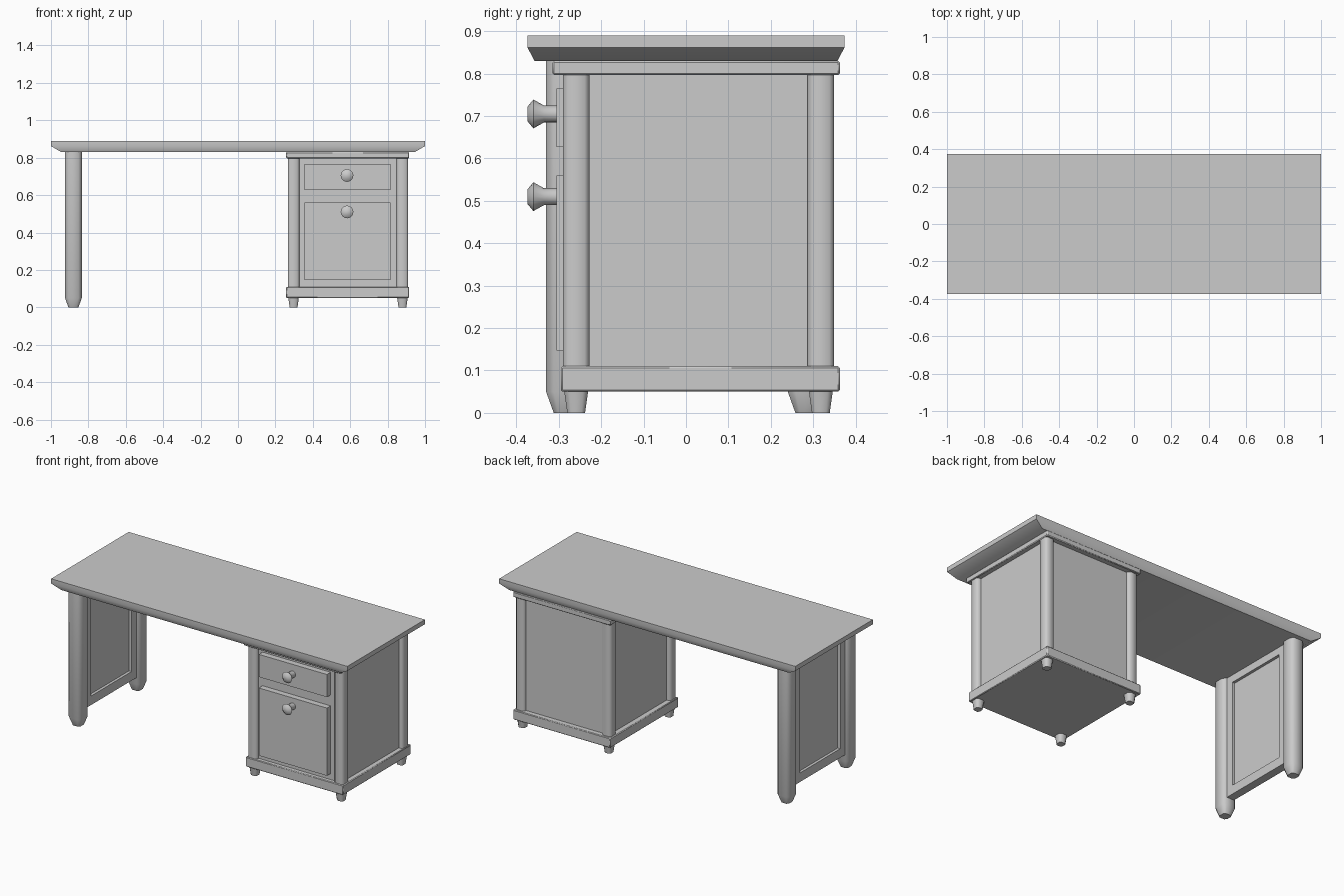
import bpy, bmesh, math
from mathutils import Matrix

if "Cube" in bpy.data.objects:
    bpy.data.objects.remove(bpy.data.objects["Cube"])


def finish(name, bm, angle=35):
    bmesh.ops.recalc_face_normals(bm, faces=bm.faces)
    me = bpy.data.meshes.new(name)
    bm.to_mesh(me)
    bm.free()
    ob = bpy.data.objects.new(name, me)
    bpy.context.collection.objects.link(ob)
    bpy.ops.object.select_all(action='DESELECT')
    ob.select_set(True)
    bpy.context.view_layer.objects.active = ob
    bpy.ops.object.shade_smooth_by_angle(angle=math.radians(angle))
    return ob


def loft(name, rings, angle=35):
    """Join a stack of equal-length point rings and cap both ends."""
    bm = bmesh.new()
    loops = [[bm.verts.new(p) for p in r] for r in rings]
    n = len(loops[0])
    for a, b in zip(loops, loops[1:]):
        for i in range(n):
            j = (i + 1) % n
            bm.faces.new((a[i], a[j], b[j], b[i]))
    bm.faces.new(loops[0])
    bm.faces.new(loops[-1])
    return finish(name, bm, angle)


def rect(x0, x1, y0, y1, z):
    return [(x0, y0, z), (x1, y0, z), (x1, y1, z), (x0, y1, z)]


def box(name, x0, x1, y0, y1, z0, z1, bevel=0):
    ob = loft(name, [rect(x0, x1, y0, y1, z0), rect(x0, x1, y0, y1, z1)])
    if bevel:
        m = ob.modifiers.new("edge", 'BEVEL')
        m.width = bevel
        m.segments = 1
    return ob


def post(name, cx, cy, levels):
    """Square post with chamfered corners; levels = (z, half width, chamfer)."""
    rings = []
    for z, h, c in levels:
        k = h - c
        pts = [(-k, -h), (k, -h), (h, -k), (h, k), (k, h), (-k, h), (-h, k), (-h, -k)]
        rings.append([(cx + x, cy + y, z) for x, y in pts])
    return loft(name, rings, 50)


def knob(name, x, z):
    profile = [(-0.30, 0.02), (-0.335, 0.02), (-0.36, 0.034), (-0.374, 0.017)]
    n = 16
    rings = [[(x + r * math.cos(2 * math.pi * i / n), y, z + r * math.sin(2 * math.pi * i / n))
              for i in range(n)] for y, r in profile]
    return loft(name, rings, 50)


# Tabletop with sloped lower edge
loft("tabletop", [rect(-0.945, 0.945, -0.357, 0.357, 0.83),
                  rect(-1, 1, -0.374, 0.374, 0.862),
                  rect(-1, 1, -0.374, 0.374, 0.89)])

# Left legs with tapered feet
for side, y in (("front", -0.285), ("back", 0.285)):
    post(side + "_left_leg", -0.88, y,
         [(0, 0.027, 0.011), (0.05, 0.045, 0.018), (0.83, 0.045, 0.018)])

# Framed panel between the left legs
box("side_panel", -0.888, -0.872, -0.2, 0.2, 0.14, 0.80)
box("side_panel_bottom_rail", -0.905, -0.855, -0.245, 0.245, 0.09, 0.145)
box("side_panel_top_rail", -0.905, -0.855, -0.245, 0.245, 0.785, 0.83)
for side, s in (("front", -1), ("back", 1)):
    a, b = sorted((s * 0.195, s * 0.245))
    box(side + "_panel_stile", -0.905, -0.855, a, b, 0.145, 0.785)

# Cabinet slabs and body
box("cabinet_base", 0.257, 0.915, -0.295, 0.363, 0.05, 0.11, 0.004)
box("cabinet_top", 0.257, 0.915, -0.315, 0.363, 0.797, 0.83, 0.004)
box("cabinet_body", 0.29, 0.885, -0.27, 0.33, 0.11, 0.797)

# Cabinet corner posts and feet
for xn, x in (("left", 0.297), ("right", 0.879)):
    for yn, y in (("front", -0.259), ("back", 0.318)):
        post(f"cabinet_{yn}_{xn}_post", x, y, [(0.11, 0.031, 0.011), (0.797, 0.031, 0.011)])
        post(f"cabinet_{yn}_{xn}_foot", x, y, [(0, 0.021, 0.009), (0.05, 0.028, 0.012)])

# Drawers and knobs
for name, z0, z1, zk in (("small", 0.627, 0.765, 0.705), ("large", 0.147, 0.56, 0.51)):
    box(name + "_drawer_front", 0.355, 0.815, -0.306, -0.26, z0, z1)
    knob(name + "_drawer_knob", 0.583, zk)
